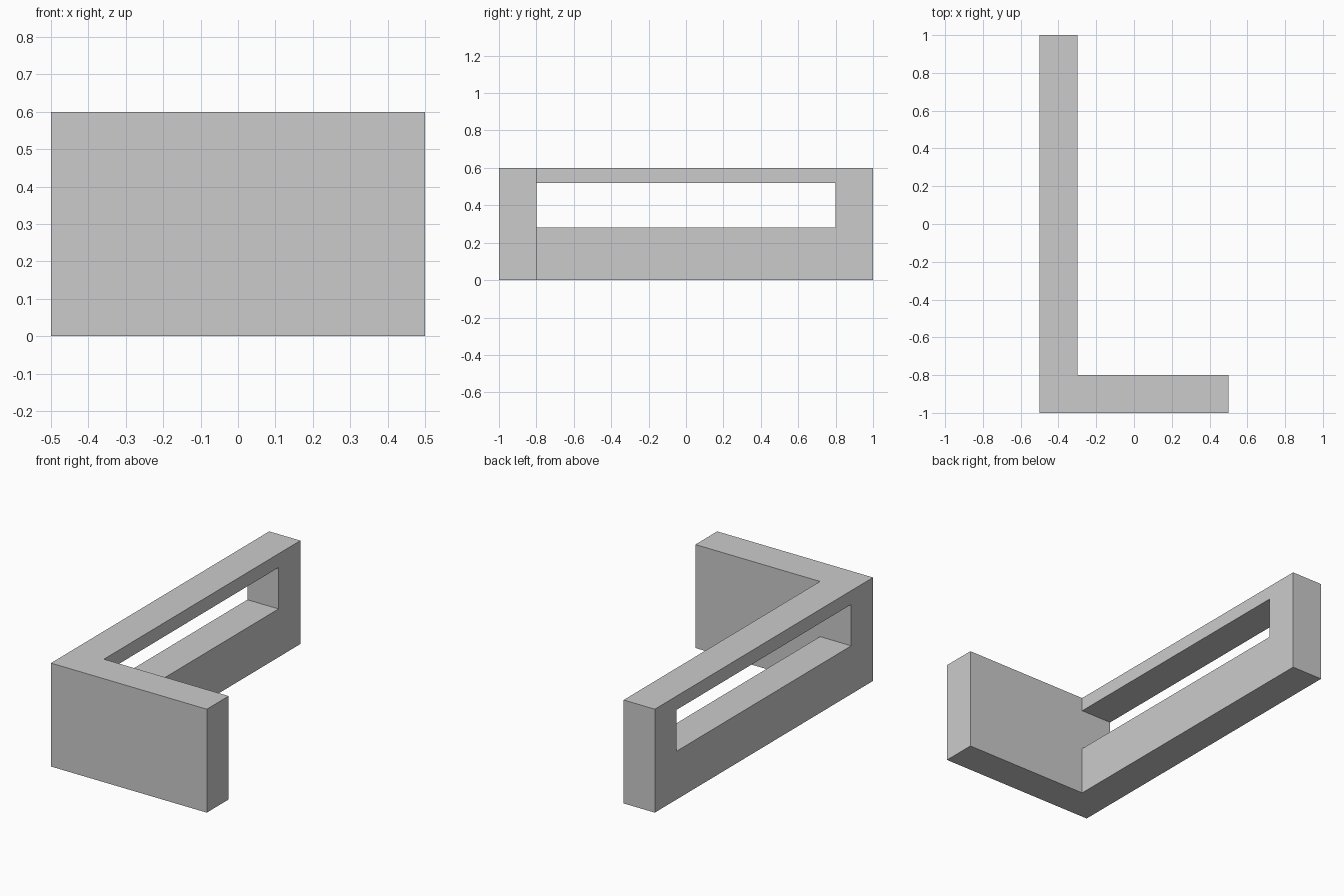
import bpy
import bmesh

cube = bpy.data.objects.get("Cube")
if cube:
    bpy.data.objects.remove(cube, do_unlink=True)

# Overall sizes
WIDTH, LENGTH, HEIGHT, THICK = 1.0, 2.0, 0.6, 0.2
LEFT, FRONT = -WIDTH / 2, -LENGTH / 2

grey = bpy.data.materials.new("plain_grey")
grey.use_nodes = True
colour = (0.6, 0.6, 0.6, 1)
grey.diffuse_color = colour
grey.node_tree.nodes["Principled BSDF"].inputs["Base Color"].default_value = colour


def prism(name, outline, z0, z1):
    """Upright solid from a flat counter-clockwise outline."""
    bm = bmesh.new()
    base = bm.faces.new([bm.verts.new((x, y, z0)) for x, y in outline])
    top = bmesh.ops.extrude_face_region(bm, geom=[base], use_keep_orig=True)
    verts = [v for v in top["geom"] if isinstance(v, bmesh.types.BMVert)]
    bmesh.ops.translate(bm, verts=verts, vec=(0, 0, z1 - z0))
    bmesh.ops.recalc_face_normals(bm, faces=bm.faces)
    mesh = bpy.data.meshes.new(name)
    bm.to_mesh(mesh)
    bm.free()
    mesh.materials.append(grey)
    obj = bpy.data.objects.new(name, mesh)
    bpy.context.collection.objects.link(obj)
    return obj


# L-shaped wall: short front panel and long side panel
inner_x, inner_y = LEFT + THICK, FRONT + THICK
wall = prism("corner_wall", [
    (LEFT, FRONT), (-LEFT, FRONT), (-LEFT, inner_y),
    (inner_x, inner_y), (inner_x, -FRONT), (LEFT, -FRONT)], 0, HEIGHT)

# Long window through the side panel, starting flush with the front panel
x0, x1 = LEFT - 0.1, inner_x + 0.1
cutter = prism("window_cutter", [
    (x0, inner_y), (x1, inner_y), (x1, -inner_y), (x0, -inner_y)], 0.28, 0.52)
cutter.hide_render = True
cutter.hide_viewport = True
cutter.display_type = 'WIRE'

cut = wall.modifiers.new("window", 'BOOLEAN')
cut.operation = 'DIFFERENCE'
cut.solver = 'EXACT'
cut.object = cutter
